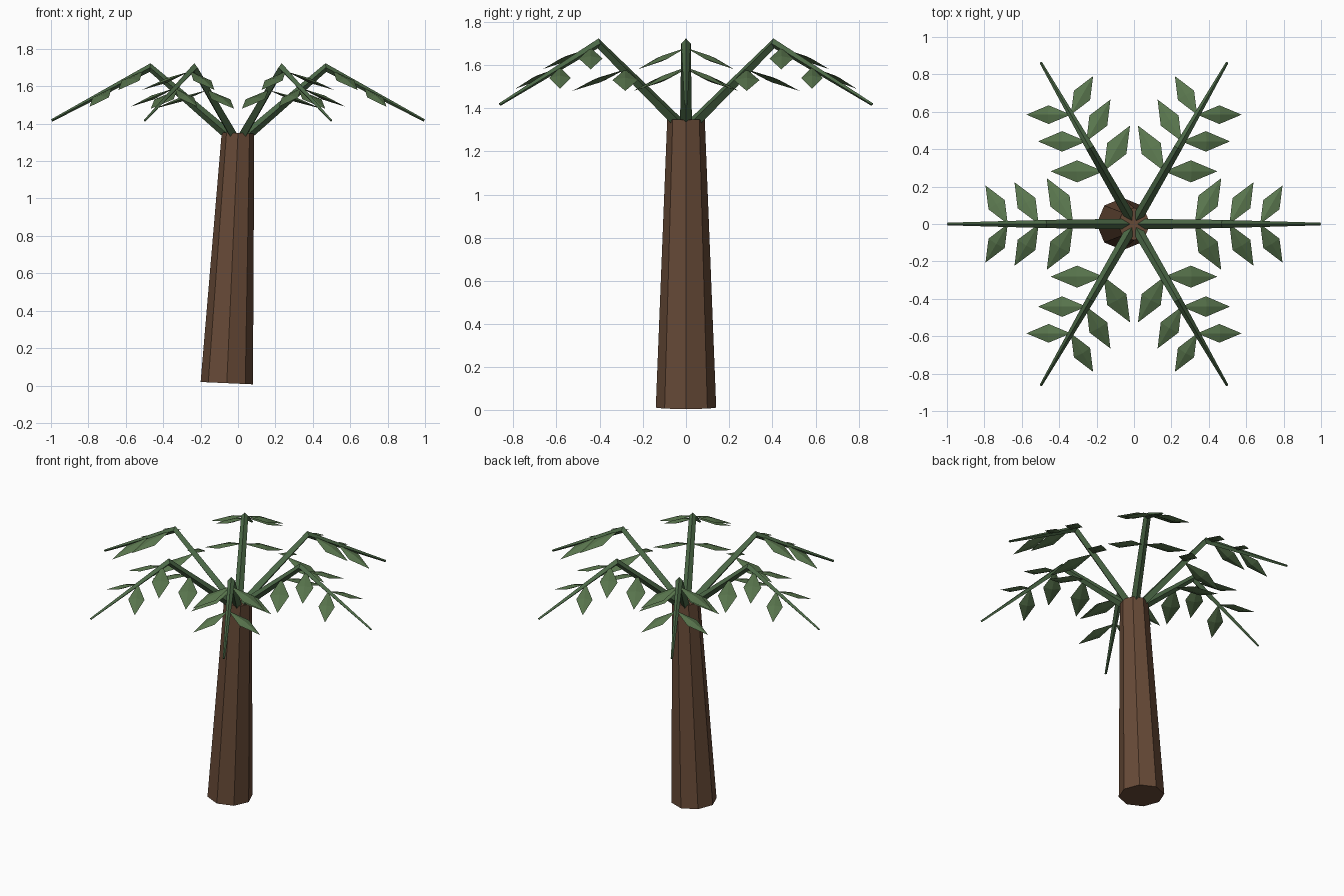
import bpy, math
from mathutils import Vector, Matrix

if "Cube" in bpy.data.objects:
    bpy.data.objects.remove(bpy.data.objects["Cube"])


def material(name, rgb):
    m = bpy.data.materials.new(name)
    m.diffuse_color = (*rgb, 1)
    m.use_nodes = True
    m.node_tree.nodes["Principled BSDF"].inputs["Base Color"].default_value = m.diffuse_color
    return m


BARK = material("brown bark", (0.135, 0.068, 0.038))
STEM = material("stem green", (0.074, 0.144, 0.064))
LEAF = material("leaf green", (0.100, 0.180, 0.075))


def add_mesh(name, verts, faces, mat):
    me = bpy.data.meshes.new(name)
    me.from_pydata([tuple(v) for v in verts], [], faces)
    me.materials.append(mat)
    ob = bpy.data.objects.new(name, me)
    bpy.context.collection.objects.link(ob)
    return ob


def tube(name, path, radii, normals, sides, mat):
    """Closed tapered tube in the xz plane; normals are the up-vectors of each ring."""
    verts, faces = [], []
    for p, r, n in zip(path, radii, normals):
        for i in range(sides):
            a = 2 * math.pi * i / sides
            verts.append(Vector(p) + r * (math.cos(a) * Vector(n) + math.sin(a) * Vector((0, 1, 0))))
    for k in range(len(path) - 1):
        for i in range(sides):
            j = (i + 1) % sides
            faces.append((k * sides + i, k * sides + j, (k + 1) * sides + j, (k + 1) * sides + i))
    faces.append(tuple(reversed(range(sides))))
    faces.append(tuple(range((len(path) - 1) * sides, len(path) * sides)))
    return add_mesh(name, verts, faces, mat)


# Leaning eight-sided trunk, ends square to its axis
across = Vector((1, 0, -0.045)).normalized()
tube("trunk", [(-0.06, 0, 0.0125), (0, 0, 1.35)], [0.14, 0.087], [across, across], 8, BARK)


def leaf(name, base, angle, length, width, turn):
    """Drooping diamond leaf with a slightly raised middle on both sides."""
    d = Vector((math.cos(angle), math.sin(angle), 0))
    side = Vector((-d.y, d.x, 0)) * width / 2
    start = Vector(base)
    tip = start + d * length - Vector((0, 0, 0.1))
    mid = (start + tip) / 2
    up = (tip - start).cross(side).normalized() * 0.012
    verts = [start, mid - side, tip, mid + side, mid + up, mid - up]
    faces = [(i, (i + 1) % 4, 4) for i in range(4)] + [((i + 1) % 4, i, 5) for i in range(4)]
    add_mesh(name, [turn @ v for v in verts], faces, LEAF)


# Six bent fronds, each with three pairs of leaves
PAIRS = [(0.325, 1.58, 0.283, 0.118), (0.51, 1.68, 0.258, 0.11), (0.675, 1.59, 0.238, 0.10)]
for k in range(6):
    turn = Matrix.Rotation(k * math.pi / 3, 3, 'Z')
    stem = tube(f"frond_stem_{k + 1}",
                [(0.01, 0, 1.305), (0.47, 0, 1.70), (0.996, 0, 1.417)],
                [0.028, 0.022, 0.007],
                [(-0.65, 0, 0.76), (-0.1, 0, 1.05), (0.47, 0, 0.88)], 4, STEM)
    stem.data.transform(turn.to_4x4())
    for n, (r, z, length, width) in enumerate(PAIRS):
        for s in (1, -1):
            leaf(f"frond_{k + 1}_leaf_{n + 1}_{'left' if s > 0 else 'right'}",
                 (r, 0, z), s * math.pi / 3, length, width, turn)
